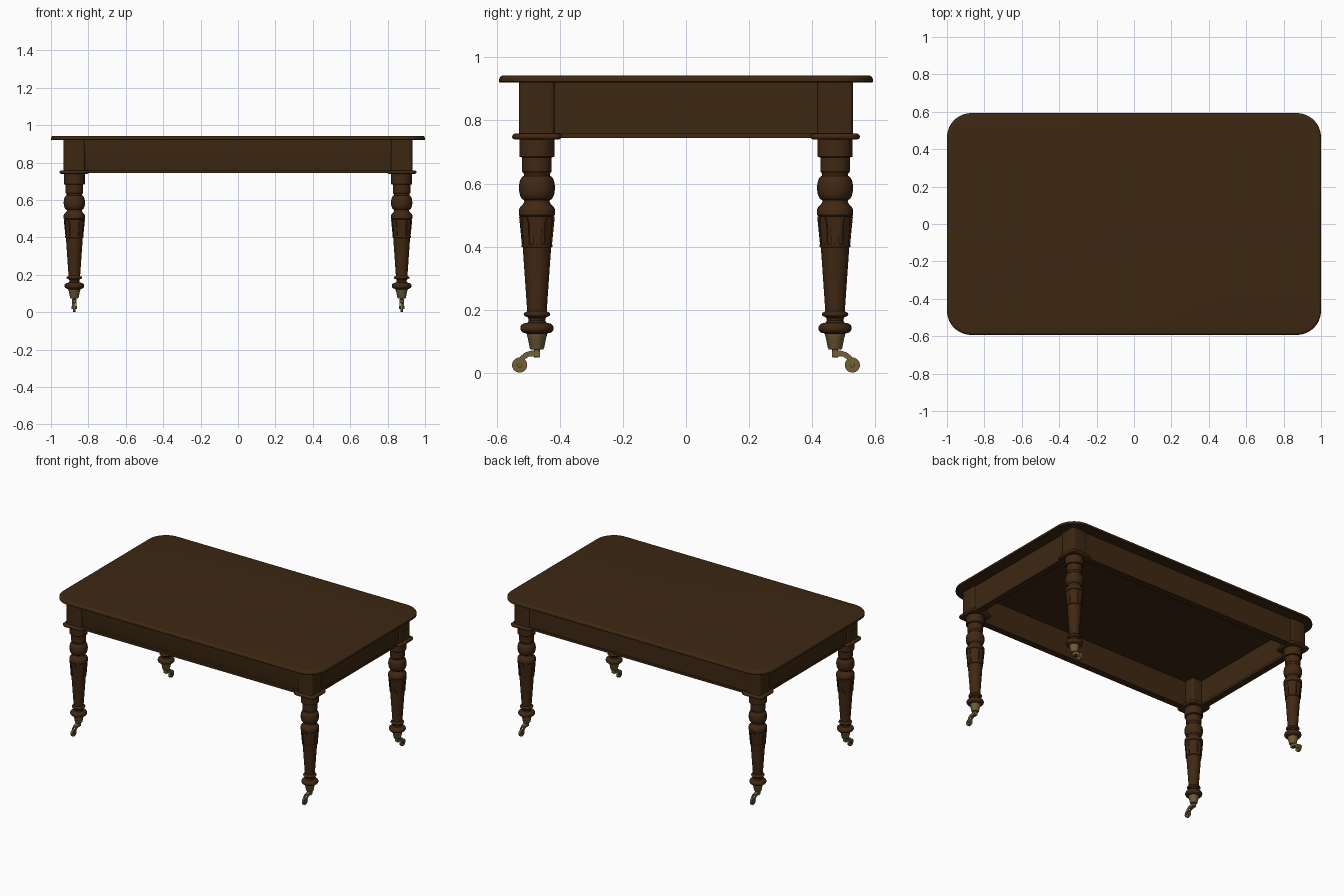
import bpy, bmesh, math
from mathutils import Matrix, Vector

if "Cube" in bpy.data.objects:
    bpy.data.objects.remove(bpy.data.objects["Cube"])

LX, LY = 0.875, 0.473          # leg centre


def material(name, col):
    m = bpy.data.materials.new(name)
    m.diffuse_color = (*col, 1)
    m.use_nodes = True
    m.node_tree.nodes["Principled BSDF"].inputs["Base Color"].default_value = m.diffuse_color
    return m


wood = material("dark wood", (0.047, 0.021, 0.006))
leg_wood = material("turned leg wood", (0.052, 0.021, 0.0065))
brass = material("aged brass", (0.165, 0.115, 0.04))


def finish(name, bm, mat, mirror="", angle=35):
    bmesh.ops.recalc_face_normals(bm, faces=bm.faces)
    me = bpy.data.meshes.new(name)
    bm.to_mesh(me)
    bm.free()
    ob = bpy.data.objects.new(name, me)
    bpy.context.collection.objects.link(ob)
    me.materials.append(mat)
    if mirror:
        mod = ob.modifiers.new("mirror", "MIRROR")
        mod.use_axis = ("x" in mirror, "y" in mirror, False)
        mod.use_mirror_merge = False
    bpy.ops.object.select_all(action="DESELECT")
    ob.select_set(True)
    bpy.context.view_layer.objects.active = ob
    bpy.ops.object.shade_smooth_by_angle(angle=math.radians(angle))
    return ob


def prism(bm, pts, depth):
    """Extrude a closed 3D outline along a vector."""
    f = bm.faces.new([bm.verts.new(p) for p in pts])
    r = bmesh.ops.extrude_face_region(bm, geom=[f])
    bmesh.ops.translate(bm, vec=Vector(depth),
                        verts=[v for v in r["geom"] if isinstance(v, bmesh.types.BMVert)])


def box(bm, x0, x1, y0, y1, z0, z1):
    prism(bm, [(x0, y0, z0), (x1, y0, z0), (x1, y1, z0), (x0, y1, z0)], (0, 0, z1 - z0))


def lathe(bm, prof, n=32):
    """Turn a (radius, height) profile around the leg centre, capped."""
    rings = [[bm.verts.new((LX + r * math.cos(2 * math.pi * i / n),
                            LY + r * math.sin(2 * math.pi * i / n), z)) for i in range(n)]
             for r, z in prof]
    for a, b in zip(rings, rings[1:]):
        for i in range(n):
            bm.faces.new((a[i], a[(i + 1) % n], b[(i + 1) % n], b[i]))
    bm.faces.new(rings[0])
    bm.faces.new(rings[-1])


def bulge(z0, z1, r0, r1, n=8):
    """Half-round bead from z0 down to z1, r0 at the ends and r1 at the middle."""
    return [(r0 + (r1 - r0) * math.sin(math.pi * i / n),
             (z0 + z1) / 2 + (z0 - z1) / 2 * math.cos(math.pi * i / n)) for i in range(n + 1)]


def rounded_slab(bm, hx, hy, z0, z1, rad, cx=0, cy=0, layers=(), seg=12):
    """Rounded rectangle stacked through (inset, height) layers."""
    rings = []
    for inset, z in layers or ((0, z0), (0, z1)):
        ring = []
        for k, (sx, sy) in enumerate(((1, 1), (-1, 1), (-1, -1), (1, -1))):
            for i in range(seg + 1):
                a = math.pi / 2 * (k + i / seg)
                r = rad - inset
                ring.append(bm.verts.new((cx + sx * (hx - rad) + r * math.cos(a),
                                          cy + sy * (hy - rad) + r * math.sin(a), z)))
        rings.append(ring)
    for a, b in zip(rings, rings[1:]):
        for i in range(len(a)):
            j = (i + 1) % len(a)
            bm.faces.new((a[i], a[j], b[j], b[i]))
    bm.faces.new(rings[0])
    bm.faces.new(rings[-1])


# table top with rounded corners and a rounded upper edge
bm = bmesh.new()
edge = [(0.003, 0.920), (0, 0.923), (0, 0.929)]
edge += [(0.014 * (1 - math.cos(a)), 0.929 + 0.014 * math.sin(a))
         for a in [math.pi / 2 * i / 5 for i in range(1, 6)]]
rounded_slab(bm, 1.0, 0.593, 0, 0, 0.13, layers=edge)
finish("table_top", bm, wood)

# front apron, curving slightly inward towards the bottom
bm = bmesh.new()
face = [(-0.822, -0.523 + 0.014 * (i / 8) ** 2, 0.922 - 0.164 * i / 8) for i in range(9)]
prism(bm, face + [(-0.822, -0.485, 0.758), (-0.822, -0.485, 0.922)], (1.644, 0, 0))
finish("front_apron", bm, wood)

# back and side aprons
bm = bmesh.new()
box(bm, -0.822, 0.822, 0.488, 0.522, 0.758, 0.922)
finish("back_apron", bm, wood)
bm = bmesh.new()
box(bm, 0.888, 0.922, -0.42, 0.42, 0.758, 0.922)
finish("side_aprons", bm, wood, "x")

# moulding strips under the aprons
bm = bmesh.new()
box(bm, -0.822, 0.822, 0.482, 0.527, 0.744, 0.76)
finish("long_apron_mouldings", bm, wood, "y")
bm = bmesh.new()
box(bm, 0.882, 0.927, -0.42, 0.42, 0.744, 0.76)
finish("side_apron_mouldings", bm, wood, "x")

# square leg blocks with eased corners
bm = bmesh.new()
rounded_slab(bm, 0.057, 0.057, 0.745, 0.921, 0.014, LX, LY, seg=3)
finish("leg_blocks", bm, wood, "xy")

# projecting collars below the blocks
bm = bmesh.new()
collar = [(0.079 - r, z) for r, z in bulge(0.758, 0.740, 0.070, 0.079, 6)]
rounded_slab(bm, 0.079, 0.079, 0, 0, 0.03, LX, LY, layers=collar, seg=4)
finish("leg_collars", bm, leg_wood, "xy")

# turned legs
bm = bmesh.new()
prof = [(0.056, 0.745), (0.056, 0.686), (0.054, 0.684), (0.047, 0.683), (0.047, 0.638),
        (0.042, 0.632), (0.041, 0.628)]
prof += bulge(0.624, 0.548, 0.041, 0.057, 12)
prof += [(0.040, 0.544), (0.042, 0.538), (0.048, 0.530), (0.054, 0.524), (0.057, 0.518),
         (0.057, 0.500), (0.053, 0.496), (0.045, 0.408), (0.049, 0.407), (0.049, 0.399),
         (0.045, 0.397), (0.031, 0.195)]
prof += bulge(0.192, 0.178, 0.034, 0.042, 6)
prof += [(0.028, 0.174), (0.026, 0.166), (0.029, 0.159)]
prof += bulge(0.157, 0.125, 0.036, 0.053, 10)
prof += [(0.032, 0.122)]
lathe(bm, prof)
finish("turned_legs", bm, leg_wood, "xy")

# eight carved arched panels around each leg
bm = bmesh.new()
outline = [(-0.24, 0.404), (0.24, 0.404), (0.28, 0.472), (0.22, 0.487), (0.11, 0.496),
           (-0.11, 0.496), (-0.22, 0.487), (-0.28, 0.472)]
for k in range(8):
    rings = []
    for off in (0.0, -0.008):
        ring = []
        for a, z in outline:
            r = 0.049 + 0.008 * (z - 0.404) / 0.092 + off
            t = a + k * math.pi / 4
            ring.append(bm.verts.new((LX + r * math.cos(t), LY + r * math.sin(t), z)))
        rings.append(ring)
    bm.faces.new(rings[0])
    bm.faces.new(rings[1])
    for i in range(8):
        j = (i + 1) % 8
        bm.faces.new((rings[0][i], rings[0][j], rings[1][j], rings[1][i]))
finish("leg_carved_panels", bm, leg_wood, "xy")

# brass ferrules and caster stems
bm = bmesh.new()
lathe(bm, [(0.032, 0.126), (0.032, 0.117), (0.030, 0.114), (0.023, 0.078), (0.020, 0.074),
           (0.010, 0.073), (0.010, 0.050), (0.008, 0.048)], 24)
finish("brass_ferrules", bm, brass, "xy")

# curved caster arms: a bridge by the stem, then two fork plates to the axle
WY, WZ, WR = 0.528, 0.025, 0.024
arm_top = [(0.464, 0.068), (0.490, 0.070), (0.510, 0.064), (0.525, 0.052), (0.535, 0.030)]
arm_low = [(0.530, 0.018), (0.521, 0.022), (0.512, 0.042), (0.498, 0.051), (0.464, 0.050)]
bm = bmesh.new()
for x in (-0.012, 0.008):
    prism(bm, [(LX + x, y, z) for y, z in arm_top + arm_low], (0.004, 0, 0))
bridge = arm_top[:3] + [(0.512, 0.052), (0.498, 0.051), (0.464, 0.050)]
prism(bm, [(LX - 0.009, y, z) for y, z in bridge], (0.018, 0, 0))
finish("caster_arms", bm, brass, "xy")

# caster wheels with axle hubs
bm = bmesh.new()
for r, w in ((WR, 0.012), (WR - 0.003, 0.015), (0.008, 0.028)):
    bmesh.ops.create_cone(bm, cap_ends=True, segments=28, radius1=r, radius2=r, depth=w,
                          matrix=Matrix.Translation((LX, WY, WZ - 0.001))
                          @ Matrix.Rotation(math.pi / 2, 4, "Y"))
finish("caster_wheels", bm, brass, "xy")
